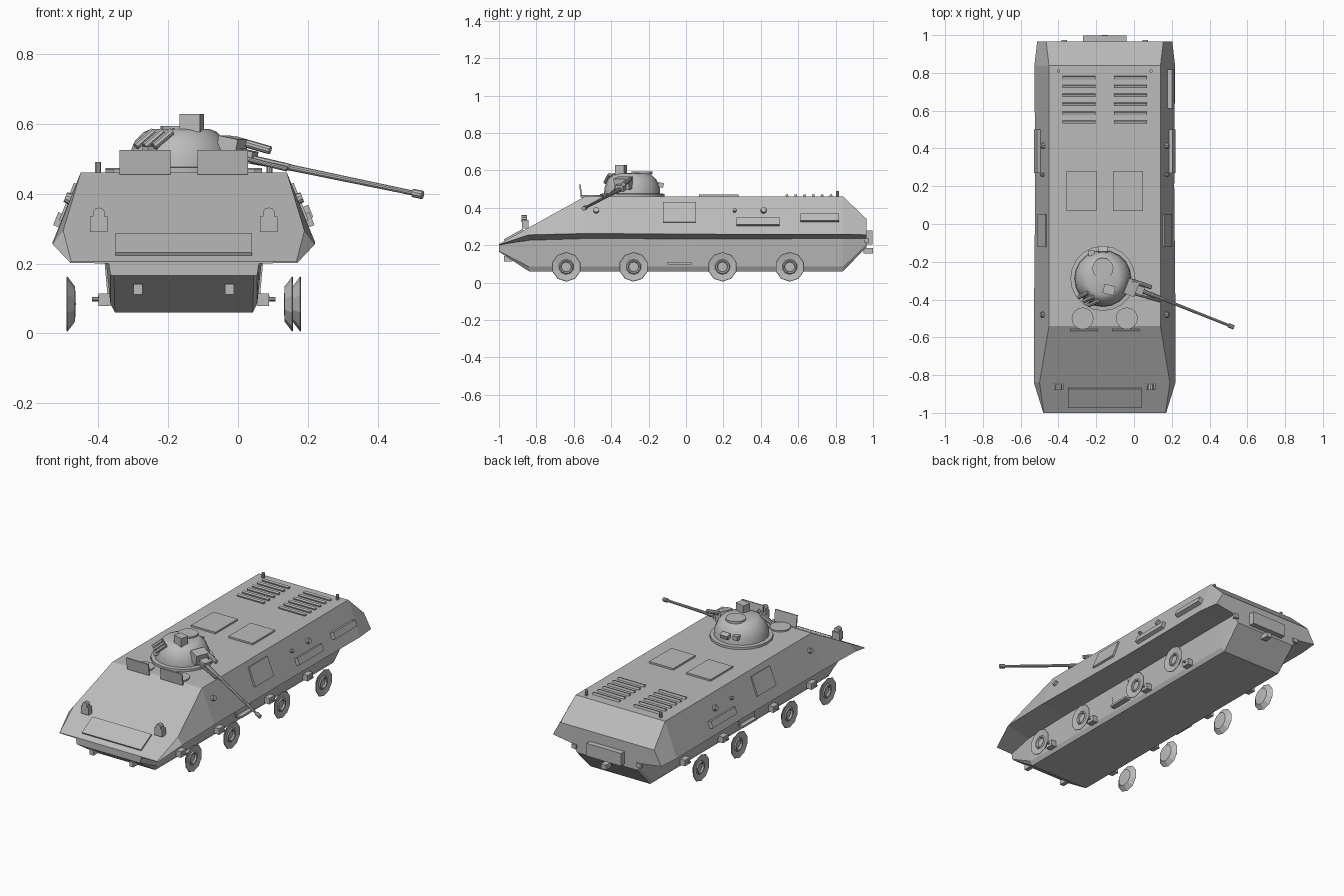
import bpy, bmesh, math
from mathutils import Vector, Matrix, Euler

if "Cube" in bpy.data.objects:
    bpy.data.objects.remove(bpy.data.objects["Cube"])

CX = -0.155  # hull centre line (the gun overhangs to +x)
paint = bpy.data.materials.new("grey_paint")
paint.diffuse_color = (0.5, 0.5, 0.5, 1)
paint.use_nodes = True
paint.node_tree.nodes["Principled BSDF"].inputs["Base Color"].default_value = paint.diffuse_color


def finish(name, bm, smooth=False, fix=True):
    if fix:
        bmesh.ops.recalc_face_normals(bm, faces=bm.faces)
    me = bpy.data.meshes.new(name)
    bm.to_mesh(me)
    bm.free()
    me.materials.append(paint)
    ob = bpy.data.objects.new(name, me)
    bpy.context.collection.objects.link(ob)
    if smooth:
        bpy.ops.object.select_all(action='DESELECT')
        ob.select_set(True)
        bpy.context.view_layer.objects.active = ob
        bpy.ops.object.shade_smooth_by_angle(angle=math.radians(30))
    return ob


def box(name, loc, size, rot=(0, 0, 0)):
    bm = bmesh.new()
    m = Matrix.Translation(loc) @ Euler(rot).to_matrix().to_4x4() @ Matrix.Diagonal((*size, 1))
    bmesh.ops.create_cube(bm, size=1, matrix=m)
    return finish(name, bm)


def tube(name, a, b, r1, r2=None, n=10):
    a, b = Vector(a), Vector(b)
    bm = bmesh.new()
    m = Matrix.Translation((a + b) / 2) @ (b - a).to_track_quat('Z', 'Y').to_matrix().to_4x4()
    bmesh.ops.create_cone(bm, cap_ends=True, segments=n, radius1=r1,
                          radius2=r1 if r2 is None else r2, depth=(b - a).length, matrix=m)
    return finish(name, bm, True)


def lathe(name, profile, n, matrix, smooth=True):
    """Revolve (radius, height) pairs about z, then place with matrix."""
    bm = bmesh.new()
    rings = []
    for r, h in profile:
        if r == 0:
            rings.append([bm.verts.new((0, 0, h))] * n)
        else:
            rings.append([bm.verts.new((r * math.cos(2 * math.pi * i / n),
                                        r * math.sin(2 * math.pi * i / n), h)) for i in range(n)])
    for p, q in zip(rings, rings[1:]):
        for i in range(n):
            j = (i + 1) % n
            bm.faces.new(list(dict.fromkeys((p[i], p[j], q[j], q[i]))))
    bm.transform(matrix)
    return finish(name, bm, smooth)


# Hull: cross sections along y, each (half width, z) from roof edge down to floor edge
stations = [
    (-1.0, [(.322, .206), (.325, .202), (.215, .200), (.210, .168), (.200, .165)]),
    (-.84, [(.345, .294), (.375, .255), (.225, .226), (.210, .085), (.197, .06)]),
    (-.54, [(.295, .460), (.375, .262), (.225, .235), (.210, .085), (.197, .06)]),
    (.20, [(.295, .460), (.368, .258), (.225, .233), (.210, .085), (.197, .06)]),
    (.84, [(.295, .460), (.372, .258), (.225, .235), (.210, .085), (.197, .06)]),
    (.965, [(.310, .340), (.358, .255), (.225, .235), (.210, .205), (.200, .19)]),
]
bm = bmesh.new()
rings = []
for y, half in stations:
    pts = [(w, z) for w, z in half] + [(-w, z) for w, z in reversed(half)]
    rings.append([bm.verts.new((CX + x, y, z)) for x, z in pts])
for p, q in zip(rings, rings[1:]):
    for i in range(10):
        j = (i + 1) % 10
        bm.faces.new((p[i], p[j], q[j], q[i]))
bm.faces.new(rings[0])
bm.faces.new(rings[-1])
finish("hull", bm)

# Fittings on the sloped upper sides
TILT = math.atan(0.4)


def side_x(s, z):
    return CX + s * (.375 - .4 * (z - .26))


def side_plate(name, s, y, z, ly, lz, t):
    box(name, (side_x(s, z), y, z), (t, ly, lz), (0, -s * TILT, 0))


wheel_y = (-.64, -.28, .195, .555)
for s, tag in ((1, "right"), (-1, "left")):
    side_plate(tag + "_side_door", s, -.035, .375, .175, .115, .014)
    side_plate(tag + "_side_locker", s, .385, .322, .23, .04, .035)
    for y, r in ((-.48, .018), (.415, .018), (.26, .011)):
        x = side_x(s, .385)
        tube(tag + "_side_port", (x - s * .01, y, .381), (x + s * .014, y, .39), r, r * .8)
    box(tag + "_lower_door", (CX + s * .218, -.04, .162), (.01, .145, .12), (0, s * .09, 0))
    box(tag + "_step", (CX + s * .225, -.035, .103), (.04, .13, .012))

    # Dished wheel discs and their separate axle boxes
    for i, y in enumerate(wheel_y):
        x = CX + s * (.335 if s < 0 or i == 3 else .312)
        m = Matrix.Translation((x, y, .084)) @ Matrix.Rotation(s * math.pi / 2, 4, 'Y')
        lathe(tag + "_wheel", [(.079, -.002), (.077, 0), (.041, -.006), (.036, 0), (.029, -.002),
                               (.026, -.012), (0, -.012)], 10, m, False)
        lathe(tag + "_wheel_back", [(.079, -.002), (.05, -.024), (0, -.026)], 10, m, False)
        box(tag + "_axle_box", (CX + s * .227, y, .096), (.034, .05, .036))
        tube(tag + "_axle_pin", (CX + s * .235, y, .098), (CX + s * .262, y, .098), .006, n=8)

    # Headlights, tow brackets, roof hatches, flaps, grilles and posts
    hx = CX + s * .243
    box(tag + "_headlight_base", (hx, -.86, .312), (.05, .035, .045))
    tube(tag + "_headlight", (hx, -.88, .342), (hx, -.85, .342), .018)
    box(tag + "_front_bracket", (CX + s * .131, -.95, .127), (.026, .045, .03))
    box(tag + "_rear_bracket", (CX + s * .215, .965, .225), (.03, .02, .025))
    box(tag + "_roof_hatch", (CX + s * .123, .175, .463), (.16, .21, .014))
    tube(tag + "_crew_hatch", (CX + s * .117, -.50, .455), (CX + s * .117, -.50, .468), .058, n=16)
    box(tag + "_vision_flap", (CX + s * .111, -.563, .490), (.145, .008, .07), (.12, 0, 0))
    for k in range(6):
        box(tag + "_grille_bar", (CX + s * .136, .54 + k * .047, .464), (.175, .014, .014), (.3, 0, 0))
    tube(tag + "_rear_post", (CX + s * .245, .81, .45), (CX + s * .245, .81, .490), .009)

# Single locker on the right rear, glacis board, rear box and tow hook
side_plate("rear_locker", 1, .715, .342, .205, .038, .045)
slope = math.atan2(.255, .46)
box("glacis_board", (CX, -.92, .253), (.39, .115, .014), (slope, 0, 0))
box("rear_box", (CX, .978, .242), (.23, .04, .075))
box("tow_hook", (CX, .975, .17), (.035, .05, .028))

# Turret: ring, dome and roof fittings
TX, TY = -.165, -.288
lathe("turret", [(0, .455), (.172, .455), (.172, .474), (.150, .476), (.147, .51), (.130, .55),
                 (.105, .576), (.085, .584), (0, .586)], 20, Matrix.Translation((TX, TY, 0)))
tube("turret_hatch", (TX, -.235, .58), (TX, -.235, .593), .056, n=16)
box("turret_sight", (-.132, -.348, .602), (.06, .05, .052), (0, 0, -.25))
box("rear_turret_box", (TX, -.135, .522), (.05, .03, .025), (-.3, 0, 0))
box("rear_turret_box_small", (TX - .06, -.155, .52), (.03, .03, .025))

# Smoke tubes on the left front of the turret
for k in range(3):
    x, y = -.272 + k * .026, -.375 - k * .022
    tube("smoke_tube", (x - .02, y - .012, .535), (x + .03, y + .012, .578), .011, n=8)
box("front_turret_block", (-.25, -.405, .52), (.04, .03, .03), (0, 0, .6))

# Gun: mantlet, long barrel, muzzle, second barrel and aiming tube
root, tip = Vector((-.03, -.325, .512)), Vector((.528, -.547, .396))
yaw = math.atan2(tip.y - root.y, tip.x - root.x)
box("mantlet", (-.018, -.335, .530), (.06, .085, .062), (0, .2, yaw))
box("gun_cradle", (.02, -.347, .508), (.06, .045, .035), (0, .2, yaw))
tube("gun_barrel_root", root, root.lerp(tip, .32), .015, .010)
tube("gun_barrel", root.lerp(tip, .3), tip, .009, .007)
tube("gun_muzzle", root.lerp(tip, .95), tip, .012)
tube("second_barrel", (.0, -.37, .505), (.14, -.408, .470), .007)
tube("aiming_tube", (-.01, -.30, .553), (.092, -.335, .524), .012)
